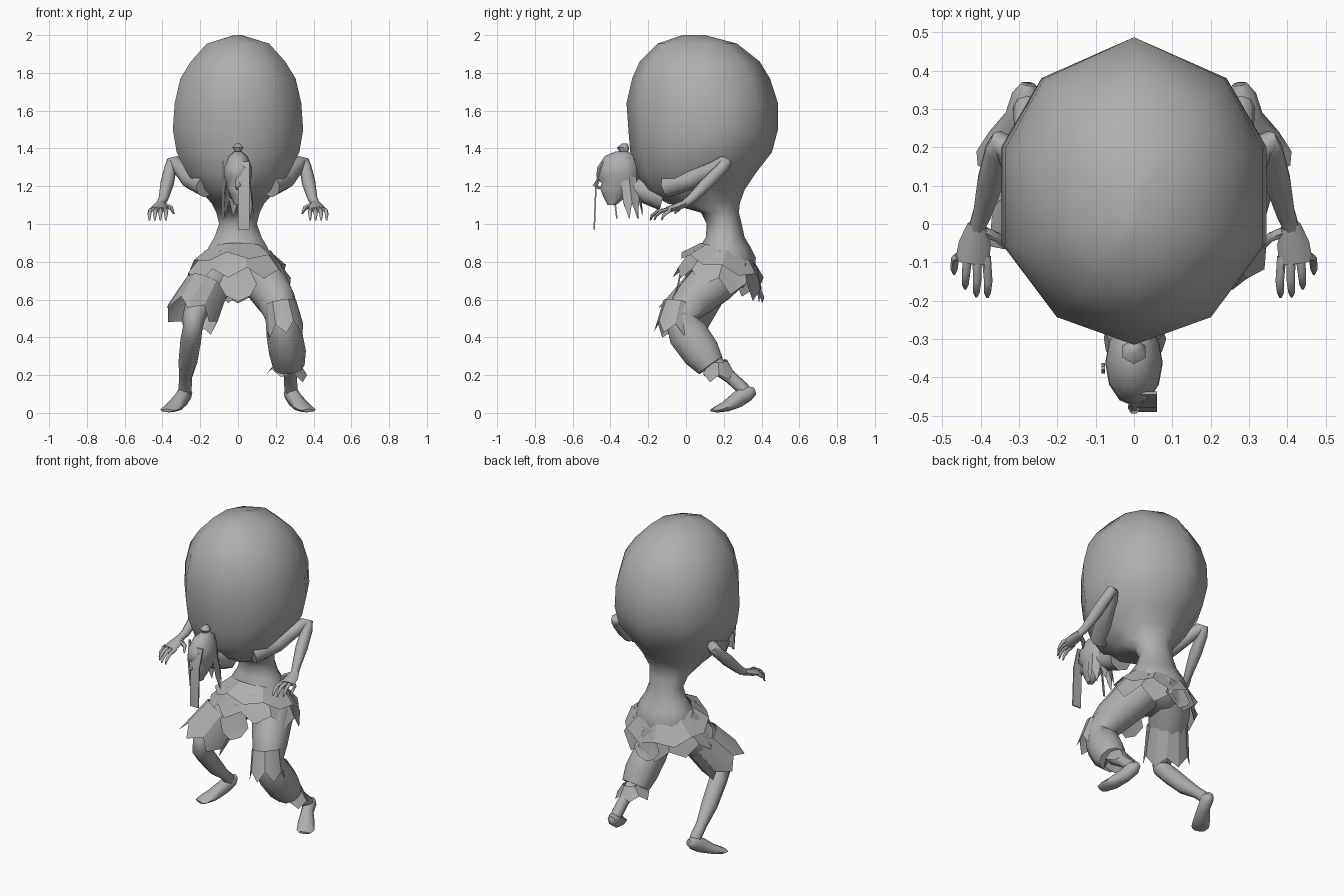
import bpy, bmesh, math, random
from mathutils import Vector as V

random.seed(4)
GREY = bpy.data.materials.new("stone grey")
GREY.diffuse_color = (0.43, 0.43, 0.43, 1)


def make(name, rings, closed=True, cap=True, angle=60):
    """Skin a list of equal-length point rings."""
    bm = bmesh.new()
    rows = [[bm.verts.new(p) for p in r] for r in rings]
    n = len(rows[0])
    for a, b in zip(rows, rows[1:]):
        for i in range(n if closed else n - 1):
            j = (i + 1) % n
            bm.faces.new((a[i], a[j], b[j], b[i]))
    if closed and cap:
        bm.faces.new(rows[0][::-1])
        bm.faces.new(rows[-1])
    bmesh.ops.recalc_face_normals(bm, faces=bm.faces)
    me = bpy.data.meshes.new(name)
    bm.to_mesh(me)
    bm.free()
    me.materials.append(GREY)
    ob = bpy.data.objects.new(name, me)
    bpy.context.collection.objects.link(ob)
    bpy.ops.object.select_all(action='DESELECT')
    ob.select_set(True)
    bpy.context.view_layer.objects.active = ob
    bpy.ops.object.shade_smooth_by_angle(angle=math.radians(angle))
    return ob


def frame(t, ref):
    u = (ref - t * ref.dot(t)).normalized()
    return u, t.cross(u)


def tube(name, pts, ref=(1, 0, 0), n=8, side=1):
    """Tube along points (x, y, z, radius along ref, other radius)."""
    ref, P, rings = V(ref), [V(p[:3]) for p in pts], []
    for i, p in enumerate(pts):
        t = (P[min(i + 1, len(P) - 1)] - P[max(i - 1, 0)]).normalized()
        u, w = frame(t, ref)
        ring = []
        for k in range(n):
            a = math.tau * k / n
            q = P[i] + u * math.cos(a) * p[3] + w * math.sin(a) * p[-1]
            ring.append((q.x * side, q.y, q.z))
        rings.append(ring)
    return make(name, rings)


def frill(name, c0, r0, c1, r1, n=16, jag=0.05, arc=(0, 360)):
    """Flared cloth ring between two ellipses, ending in a ragged hem."""
    c0, c1 = V(c0), V(c1)
    t = (c1 - c0).normalized()
    u, w = frame(t, V((1, 0, 0)))
    full = arc[1] - arc[0] == 360
    top, hem = [], []
    for k in range(n if full else n + 1):
        a = math.radians(arc[0] + (arc[1] - arc[0]) * k / n)
        d = lambda r: u * math.cos(a) * r[0] + w * math.sin(a) * r[1]
        top.append(c0 + d(r0))
        drop = jag * (1 if k % 2 else -0.4) * random.uniform(0.6, 1.1)
        hem.append(c1 + d(r1) * random.uniform(0.94, 1.04) + t * drop)
    return make(name, [top, hem], closed=full, cap=False, angle=25)


def stack(name, outline, levels):
    """Loft a flat outline through levels (z, half width, y front, y back)."""
    return make(name, [[(x * h, (f + b) / 2 + y * (b - f) / 2, z) for x, y in outline]
                       for z, h, f, b in levels])


# Swollen back tapering into waist and pelvis
half = [(0.7, 0.73), (1, 0.28), (1, -0.36), (0.6, -0.82)]
outline = [(0, 1)] + half + [(0, -1)] + [(-x, y) for x, y in half[::-1]]
stack("swollen_torso", outline, [
    (2.0, .02, -.02, .1), (1.955, .165, -.15, .27), (1.86, .25, -.245, .39),
    (1.77, .305, -.285, .445), (1.64, .335, -.315, .487), (1.5, .345, -.305, .487),
    (1.38, .325, -.295, .455), (1.27, .27, -.265, .37), (1.18, .205, -.22, .31),
    (1.11, .14, -.10, .285), (1.06, .115, .08, .28), (1.0, .10, .11, .295),
    (.93, .125, .105, .31), (.88, .155, .075, .34), (.82, .175, .06, .37),
    (.74, .18, .05, .36), (.66, .12, .10, .30)])

# Head, neck, nose and top knot
rnd = [(math.sin(a * math.pi / 6), math.cos(a * math.pi / 6)) for a in range(12)]
stack("head", rnd, [
    (1.385, .02, -.37, -.31), (1.36, .05, -.43, -.27), (1.30, .073, -.47, -.25),
    (1.25, .075, -.475, -.25), (1.215, .062, -.445, -.26), (1.19, .058, -.455, -.28),
    (1.15, .04, -.44, -.31), (1.10, .02, -.415, -.37)])
tube("neck", [(0, -.12, 1.15, .08), (0, -.24, 1.18, .06), (0, -.33, 1.22, .045)])
tube("nose", [(0, -.455, 1.25, .008), (0, -.48, 1.205, .016), (0, -.455, 1.19, .012)], n=6)
stack("top_knot", rnd[::2], [(1.36, .018, -.35, -.31), (1.385, .02, -.355, -.305),
                             (1.405, .034, -.365, -.30), (1.425, .012, -.34, -.31)])

# Ragged hair round the back of the head and hanging forelocks
frill("back_hair", (0, -.335, 1.35), (.05, .07), (0, -.305, 1.09), (.082, .075),
      n=12, jag=.07, arc=(-200, 20))
for name, x0, x1, path in [
        ("long_forelock", 0, .06, [(-.445, 1.33), (-.48, 1.22), (-.49, .97)]),
        ("side_lock", -.085, -.075, [(-.38, 1.33), (-.39, 1.2), (-.37, 1.03)])]:
    make(name, [[(x0, y, z), (x1, y, z), (x1, y + .008, z), (x0, y + .008, z)] for y, z in path],
         angle=25)

# Arms, hands and feet on both sides
for s, tag in ((1, "left"), (-1, "right")):
    plane = (-.45, .5, -.74)
    tube(tag + "_arm", [
        (.17, -.10, 1.20, .06), (.25, .03, 1.235, .052), (.305, .15, 1.295, .04),
        (.33, .20, 1.33, .033), (.348, .212, 1.328, .032), (.358, .19, 1.295, .033),
        (.375, .11, 1.215, .036), (.395, .03, 1.135, .026), (.41, -.01, 1.105, .022)],
        plane, side=s)
    tube(tag + "_palm", [(.41, .0, 1.11, .024, .02), (.415, -.05, 1.09, .042, .02),
                         (.422, -.10, 1.075, .044, .016)], side=s)
    for i in range(4):
        x, tx, ty = .385 + .024 * i, .382 + .029 * i, -.19 + (0, .002, .022, .06)[i]
        tube(tag + "_finger", [(x, -.085, 1.078, .012), (tx - .002, ty + .04, 1.068, .011),
                               (tx, ty + .01, 1.045, .009), (tx, ty, 1.02, .004)], n=6, side=s)
    tube(tag + "_thumb", [(.39, -.02, 1.10, .014), (.355, -.035, 1.085, .013),
                          (.34, -.06, 1.055, .005)], n=6, side=s)
    tube(tag + "_shin", [
        (.20, .06, .60, .075), (.235, -.03, .50, .06), (.24, -.035, .45, .052),
        (.25, .03, .385, .055), (.265, .14, .27, .05), (.278, .24, .185, .034),
        (.28, .30, .13, .035), (.283, .325, .09, .03)], side=s)
    tube(tag + "_foot", [
        (.275, .365, .115, .02), (.28, .33, .105, .04, .042), (.30, .275, .072, .038, .045),
        (.335, .215, .036, .05, .03), (.365, .165, .018, .052, .016),
        (.375, .14, .012, .035, .008)], ref=(.9, .44, 0), side=s)

# Trousers: one long baggy leg, one torn short
tube("long_trouser_leg", [
    (.09, .21, .77, .12, .14), (.14, .15, .70, .12, .13), (.20, .04, .60, .105, .11),
    (.235, -.03, .51, .09, .095), (.245, .01, .42, .095, .11), (.262, .08, .32, .098, .105),
    (.268, .13, .25, .085, .08)], n=10)
tube("short_trouser_leg", [
    (-.09, .21, .77, .12, .14), (-.14, .15, .70, .12, .13), (-.19, .07, .62, .105, .11)], n=10)
frill("torn_short_hem", (-.17, .10, .66), (.12, .12), (-.245, .0, .515), (.14, .14), 12, .05)
frill("knee_rag", (.225, -.03, .58), (.085, .09), (.25, -.06, .44), (.10, .11), 12, .05)
frill("ankle_cuff", (.27, .17, .275), (.055, .05), (.26, .175, .21), (.105, .085), 10, .03)

# Layered ragged skirt
frill("upper_skirt", (0, .215, .86), (.165, .145), (0, .19, .775), (.27, .235), 14, .03)
frill("lower_skirt", (0, .20, .82), (.20, .18), (0, .17, .70), (.285, .235), 18, .06)
for name, y0, y1, z0, z1, w in [("front_flap", -.01, -.065, .80, .62, .10),
                                ("back_flap", .38, .415, .76, .61, .09)]:
    make(name, [[(-w * k, y, z), (0, y - .012, z - d), (w * k, y, z)]
                for k, y, z, d in ((.45, y0, z0, 0), (1, (y0 + y1) / 2, (z0 + z1) / 2 - .03, .02),
                                   (.65, y1, z1, .03))], closed=False, angle=25)
